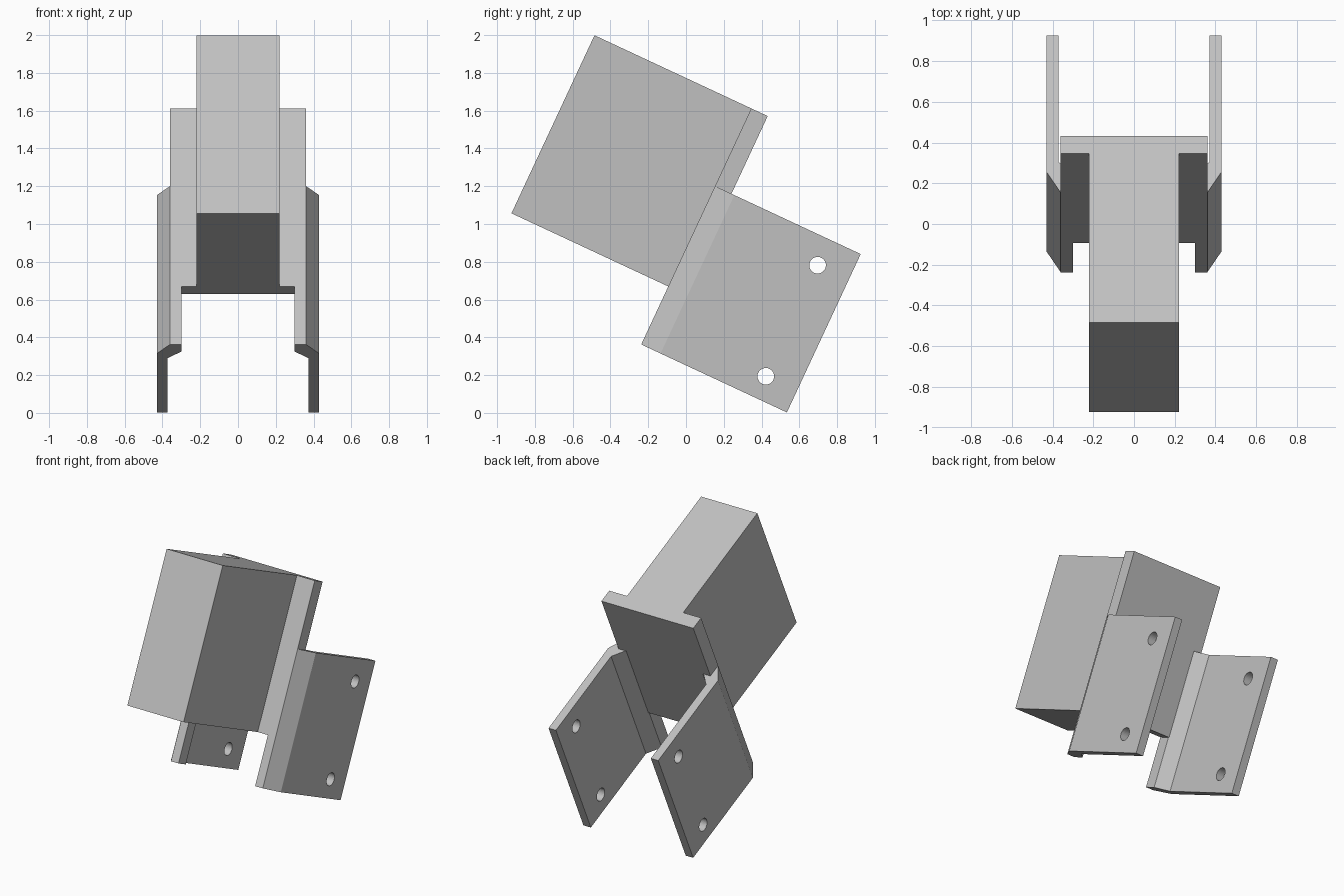
import bpy
import bmesh
import math
from mathutils import Matrix, Vector

if "Cube" in bpy.data.objects:
    bpy.data.objects.remove(bpy.data.objects["Cube"], do_unlink=True)

TILT = math.radians(-25)

grey = bpy.data.materials.new("light grey")
grey.use_nodes = True
grey.diffuse_color = (0.53, 0.53, 0.53, 1)
grey.node_tree.nodes["Principled BSDF"].inputs["Base Color"].default_value = grey.diffuse_color


def finish(name, bm):
    """Turn a bmesh into a tilted grey object."""
    bmesh.ops.recalc_face_normals(bm, faces=bm.faces[:])
    mesh = bpy.data.meshes.new(name)
    bm.to_mesh(mesh)
    bm.free()
    mesh.materials.append(grey)
    obj = bpy.data.objects.new(name, mesh)
    obj.rotation_euler.x = TILT
    bpy.context.collection.objects.link(obj)
    return obj


def prism(name, points, offset):
    """Extrude a closed outline along an offset."""
    bm = bmesh.new()
    face = bm.faces.new([bm.verts.new(p) for p in points])
    grown = bmesh.ops.extrude_face_region(bm, geom=[face], use_keep_orig=True)
    verts = [g for g in grown["geom"] if isinstance(g, bmesh.types.BMVert)]
    bmesh.ops.translate(bm, verts=verts, vec=Vector(offset))
    return finish(name, bm)


# Shared levels in the untilted frame
FRONT, JOIN, PLATE_BACK = -1.284, -0.368, -0.272
LOW, HIGH = 0.567, 1.607
ARM_LOW, ARM_HIGH, ARM_BACK = 0.228, 1.153, 0.483

# Main block
half = 0.22
prism("main_block",
      [(-half, FRONT, LOW), (half, FRONT, LOW), (half, FRONT, HIGH), (-half, FRONT, HIGH)],
      (0, JOIN - FRONT, 0))

# Back plate, notched where the brackets join
wide, narrow = 0.36, 0.30
right_edge = [(narrow, LOW), (narrow, ARM_HIGH), (wide, ARM_HIGH), (wide, HIGH)]
outline = right_edge + [(-x, z) for x, z in reversed(right_edge)]
prism("back_plate", [(x, JOIN, z) for x, z in outline], (0, PLATE_BACK - JOIN, 0))

# Bent side brackets with two screw holes each
bend = [(narrow, JOIN), (wide, JOIN), (0.43, -0.255), (0.43, ARM_BACK),
        (0.372, ARM_BACK), (0.372, -0.198), (narrow, -0.279)]
for side, label in ((1, "left"), (-1, "right")):
    bracket = prism(label + "_bracket", [(side * x, y, ARM_LOW) for x, y in bend],
                    (0, 0, ARM_HIGH - ARM_LOW))
    bm = bmesh.new()
    for z in (0.354, 1.003):
        place = Matrix.Translation((side * 0.4, 0.301, z)) @ Matrix.Rotation(math.pi / 2, 4, "Y")
        bmesh.ops.create_cone(bm, cap_ends=True, segments=32, radius1=0.044,
                              radius2=0.044, depth=0.2, matrix=place)
    cutter = finish("hole_cutter", bm)
    cutter.hide_render = True
    cut = bracket.modifiers.new("holes", "BOOLEAN")
    cut.operation = "DIFFERENCE"
    cut.solver = "EXACT"
    cut.object = cutter
    bpy.context.view_layer.objects.active = bracket
    bpy.ops.object.modifier_apply(modifier=cut.name)
    bpy.data.objects.remove(cutter, do_unlink=True)
